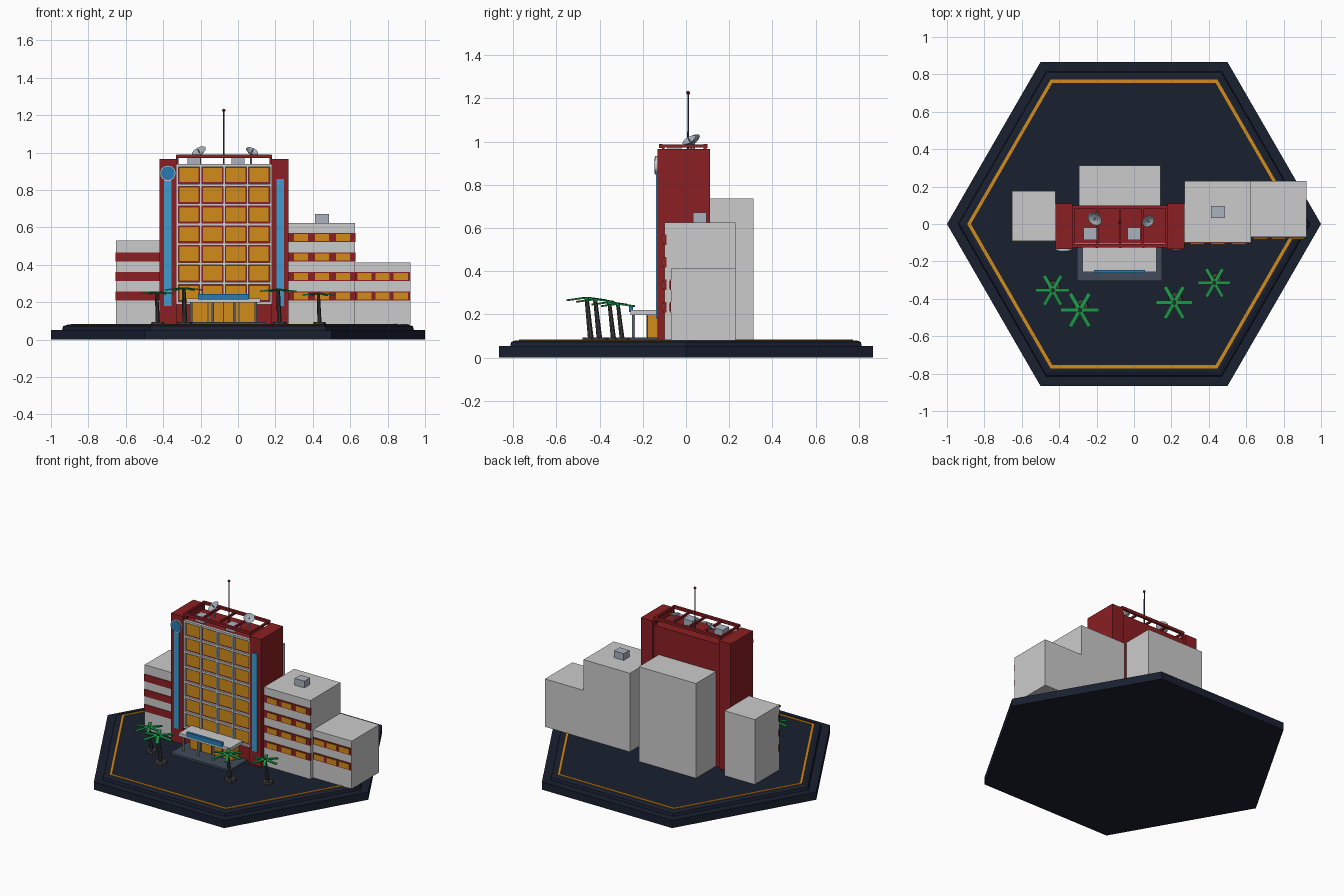
import bpy, bmesh, math
from mathutils import Matrix, Vector

if "Cube" in bpy.data.objects:
    bpy.data.objects.remove(bpy.data.objects["Cube"])

def mat(name, *rgb):
    m = bpy.data.materials.new(name)
    m.diffuse_color = (*rgb, 1)
    m.use_nodes = True
    m.node_tree.nodes["Principled BSDF"].inputs["Base Color"].default_value = m.diffuse_color
    return m

NAVY = mat("navy", 0.010, 0.014, 0.030)
SLATE = mat("slate", 0.05, 0.07, 0.10)
RED = mat("red", 0.26, 0.014, 0.017)
AMBER = mat("amber", 0.65, 0.26, 0.01)
BLUE = mat("blue", 0.02, 0.20, 0.45)
SKY = mat("sky blue", 0.05, 0.33, 0.62)
GREEN = mat("green", 0.012, 0.32, 0.07)
TRUNK = mat("trunk", 0.05, 0.045, 0.045)
STEEL = mat("steel", 0.40, 0.45, 0.52)

def finish(name, bm, m=None):
    me = bpy.data.meshes.new(name)
    bmesh.ops.recalc_face_normals(bm, faces=bm.faces)
    bm.to_mesh(me)
    bm.free()
    ob = bpy.data.objects.new(name, me)
    bpy.context.collection.objects.link(ob)
    if m:
        me.materials.append(m)
    return ob

def boxes(name, ranges, m=None):
    """One object from boxes given as (x0, x1, y0, y1, z0, z1)."""
    bm = bmesh.new()
    for x0, x1, y0, y1, z0, z1 in ranges:
        t = Matrix.Translation(((x0 + x1) / 2, (y0 + y1) / 2, (z0 + z1) / 2))
        bmesh.ops.create_cube(bm, size=1, matrix=t @ Matrix.Diagonal((x1 - x0, y1 - y0, z1 - z0, 1)))
    return finish(name, bm, m)

def rod(name, a, b, r0, r1, m=None, sides=8):
    """Tapered cylinder from point a to point b."""
    a, b = Vector(a), Vector(b)
    bm = bmesh.new()
    rot = (b - a).to_track_quat('Z', 'Y').to_matrix().to_4x4()
    bmesh.ops.create_cone(bm, cap_ends=True, segments=sides, radius1=r0, radius2=r1,
                          depth=(b - a).length, matrix=Matrix.Translation((a + b) / 2) @ rot)
    return finish(name, bm, m)

def rings(name, profile, sides, m=None, matrix=Matrix(), closed=False):
    """Lathe a (radius, z) profile; closed makes a loop, otherwise the ends are capped."""
    bm = bmesh.new()
    loops = [[bm.verts.new((r * math.cos(math.tau * i / sides), r * math.sin(math.tau * i / sides), z))
              for i in range(sides)] for r, z in profile]
    pairs = list(zip(loops, loops[1:])) + ([(loops[-1], loops[0])] if closed else [])
    for p, q in pairs:
        for i in range(sides):
            j = (i + 1) % sides
            bm.faces.new((p[i], p[j], q[j], q[i]))
    if not closed:
        bm.faces.new(loops[0])
        bm.faces.new(loops[-1])
    bm.transform(matrix)
    return finish(name, bm, m)

G = 0.08      # ground level on top of the base
STEP = 0.105  # storey height

# Hexagonal base with amber edge line
rings("base_lower_tier", [(1, 0), (1, 0.053)], 6, NAVY)
rings("base_upper_tier", [(0.94, 0.053), (0.935, 0.072), (0.91, G)], 6, NAVY)
rings("base_edge_line", [(0.892, G - 0.01), (0.892, G + 0.004), (0.872, G + 0.004), (0.872, G - 0.01)],
      6, AMBER, closed=True)

# Tower core and side pillars
boxes("tower_core", [(-0.33, 0.18, -0.112, 0.095, G, 0.932)], RED)
boxes("tower_pillars", [(x, x + 0.09, -0.133, 0.11, G, 0.966) for x in (-0.42, 0.18)], RED)

# Facade grid: windows, floor slabs and fins
cols = [-0.262 + 0.125 * i for i in range(4)]
boxes("tower_windows", [(x - 0.051, x + 0.051, -0.117, -0.105, z - 0.038, z + 0.038)
                        for x in cols for z in [0.88 - STEP * k for k in range(7)]], AMBER)
boxes("tower_floor_slabs", [(-0.33, 0.18, -0.126, -0.105, z - 0.007, z + 0.007)
                            for z in [0.931 - STEP * k for k in range(8)]])
boxes("tower_fins", [(x - 0.006, x + 0.006, -0.128, -0.105, 0.19, 0.938)
                     for x in [-0.324 + 0.125 * i for i in range(5)]])

# Blue pillar strips and plain round sign
boxes("pillar_light_strips", [(-0.395, -0.355, -0.14, -0.13, 0.18, 0.86),
                              (0.205, 0.245, -0.14, -0.13, 0.18, 0.86)], SKY)
rod("sign_rim", (-0.375, -0.13, 0.89), (-0.375, -0.143, 0.89), 0.043, 0.043, None, 24)
rod("sign_face", (-0.375, -0.135, 0.89), (-0.375, -0.147, 0.89), 0.037, 0.037, BLUE, 24)

# Roof frame on posts
xs = [-0.325, -0.195, -0.075, 0.045, 0.175]
boxes("roof_frame_long_beams", [(-0.33, 0.18, y - 0.009, y + 0.009, 0.971, 0.989) for y in (-0.117, 0.09)], RED)
boxes("roof_frame_cross_beams", [(x - 0.006, x + 0.006, -0.12, 0.095, 0.973, 0.987) for x in xs], RED)
boxes("roof_frame_posts", [(x - 0.006, x + 0.006, y - 0.006, y + 0.006, 0.925, 0.975)
                           for x in (-0.325, 0.175) for y in (-0.105, 0.088)], RED)

# Rooftop units
boxes("roof_units", [(x - 0.035, x + 0.035, -0.085, -0.02, 0.93, 0.972) for x in (-0.235, 0)], STEEL)
boxes("wing_roof_unit", [(0.412, 0.486, 0.033, 0.095, 0.62, 0.672)], STEEL)

# Satellite dishes
for n, (x, y, r, lean) in enumerate([(-0.203, 0.035, 0.042, -0.5), (0.07, 0.022, 0.036, 0.45)]):
    rod(f"dish_post_{n}", (x, y, 0.93), (x, y, 0.998), 0.006, 0.006, STEEL)
    tilt = Matrix.Translation((x, y, 0.996)) @ Matrix.Rotation(lean, 4, 'Y') @ Matrix.Rotation(0.5, 4, 'X')
    rings(f"dish_{n}", [(r * 0.2, 0), (r * 0.65, 0.005), (r, 0.015), (r * 0.9, 0.015), (r * 0.5, 0.007),
                        (r * 0.15, 0.005)], 12, STEEL, tilt)
    tip = tilt @ Vector((0, 0, 0.03))
    rod(f"dish_feed_{n}", tilt @ Vector((0, 0, 0.004)), tip, 0.003, 0.003, STEEL, 6)

# Antenna
rod("antenna_mast", (-0.076, 0.01, 0.93), (-0.076, 0.01, 1.225), 0.005, 0.003, SLATE)
bm = bmesh.new()
bmesh.ops.create_icosphere(bm, subdivisions=2, radius=0.009, matrix=Matrix.Translation((-0.076, 0.01, 1.226)))
finish("antenna_light", bm, RED)

# Wings and back block
boxes("right_wing", [(0.27, 0.625, -0.10, 0.23, G, 0.625)])
boxes("right_low_wing", [(0.625, 0.922, -0.07, 0.23, G, 0.412)])
boxes("left_wing", [(-0.652, -0.42, -0.092, 0.177, G, 0.53)])
boxes("back_block", [(-0.295, 0.143, 0.09, 0.313, G, 0.737)])

# Window bands across the wing fronts
def bands(name, x0, x1, y, floors, panes=()):
    zs = [0.233 + STEP * 0.995 * k for k in range(floors)]
    boxes(name + "_bands", [(x0, x1, y - 0.005, y + 0.01, z - 0.024, z + 0.024) for z in zs], RED)
    if panes:
        boxes(name + "_panes", [(x - 0.038, x + 0.038, y - 0.009, y + 0.01, z - 0.018, z + 0.018)
                                for x in panes for z in zs], AMBER)

bands("right_wing", 0.27, 0.628, -0.10, 4, (0.337, 0.449, 0.561))
bands("right_low_wing", 0.628, 0.92, -0.07, 2, (0.676, 0.773, 0.87))
bands("left_wing", -0.655, -0.42, -0.092, 3)

# Entrance: step, glass, mullions, canopy, columns and blue fascia
boxes("entrance_step", [(-0.305, 0.15, -0.305, -0.11, G - 0.005, G + 0.014)], SLATE)
boxes("entrance_glass", [(-0.243, 0.088, -0.178, -0.11, G, 0.202)], AMBER)
boxes("entrance_mullions", [(x - 0.003, x + 0.003, -0.182, -0.17, G, 0.202) for x in (-0.16, -0.078, 0.005)], SLATE)
boxes("canopy", [(-0.275, 0.12, -0.257, -0.12, 0.198, 0.22)])
boxes("canopy_fascia", [(-0.213, 0.06, -0.263, -0.245, 0.212, 0.244)], BLUE)
for n, x in enumerate((-0.25, -0.135, -0.02, 0.095)):
    rod(f"canopy_column_{n}", (x, -0.242, G), (x, -0.242, 0.2), 0.007, 0.007, STEEL)

# Palm trees: planter, leaning trunk and six fronds
for n, (x, y, s) in enumerate([(-0.435, -0.355, 0.89), (-0.29, -0.46, 1), (0.215, -0.42, 0.96), (0.43, -0.315, 0.85)]):
    top = Vector((x, y, G + 0.195 * s))
    rod(f"palm_planter_{n}", (x + 0.006, y + 0.02, G - 0.005), (x + 0.006, y + 0.02, G + 0.014), 0.042 * s, 0.038 * s, TRUNK)
    rod(f"palm_trunk_{n}", (x + 0.006, y + 0.02, G), top, 0.014 * s, 0.010 * s, TRUNK)
    bm = bmesh.new()
    for i in range(6):
        t = (Matrix.Translation(top) @ Matrix.Rotation(math.tau * i / 6, 4, 'Z') @ Matrix.Rotation(0.12, 4, 'Y')
             @ Matrix.Translation((0.056 * s, 0, 0.003)) @ Matrix.Diagonal((0.092 * s, 0.022 * s, 0.007, 1)))
        bmesh.ops.create_cube(bm, size=1, matrix=t)
    finish(f"palm_fronds_{n}", bm, GREEN)
